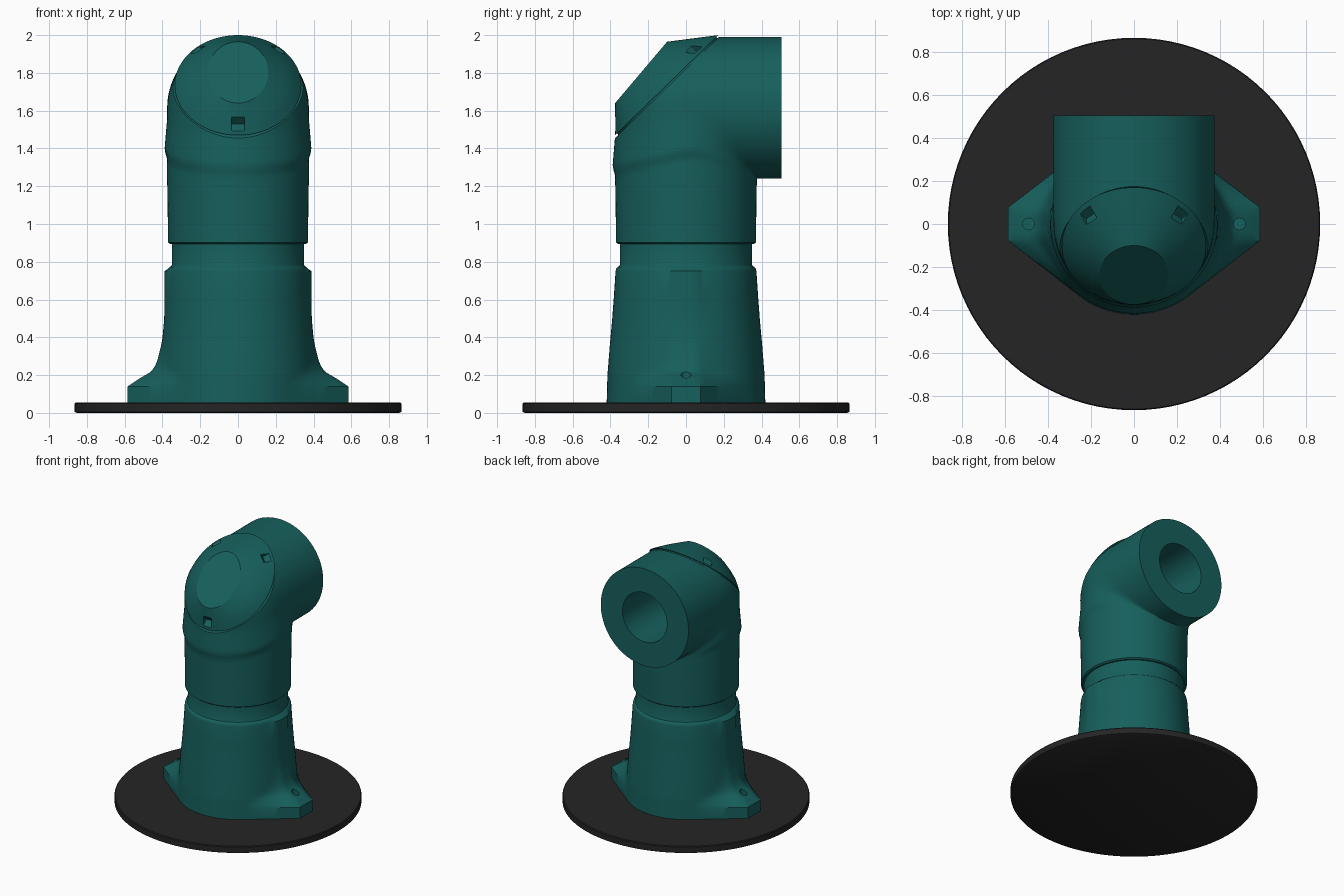
import bpy, bmesh
from math import sin, cos, tan, pi, radians, acos, atan2, hypot
from mathutils import Matrix, Vector

if "Cube" in bpy.data.objects:
    bpy.data.objects.remove(bpy.data.objects["Cube"])


def material(name, rgb):
    m = bpy.data.materials.new(name)
    m.diffuse_color = (*rgb, 1)
    m.use_nodes = True
    m.node_tree.nodes["Principled BSDF"].inputs["Base Color"].default_value = m.diffuse_color
    return m


TEAL = material("teal", (0.008, 0.115, 0.107))
BLACK = material("black", (0.018, 0.018, 0.018))


def activate(ob):
    bpy.ops.object.select_all(action='DESELECT')
    ob.select_set(True)
    bpy.context.view_layer.objects.active = ob


def loft(name, rings, mat=None):
    """Skin a list of equal-length closed rings and cap both ends."""
    bm = bmesh.new()
    rows = [[bm.verts.new(p) for p in ring] for ring in rings]
    n = len(rows[0])
    for a, b in zip(rows, rows[1:]):
        for i in range(n):
            bm.faces.new((a[i], a[(i + 1) % n], b[(i + 1) % n], b[i]))
    bm.faces.new(rows[0][::-1])
    bm.faces.new(rows[-1])
    bmesh.ops.recalc_face_normals(bm, faces=bm.faces)
    me = bpy.data.meshes.new(name)
    bm.to_mesh(me)
    bm.free()
    ob = bpy.data.objects.new(name, me)
    bpy.context.collection.objects.link(ob)
    if mat:
        me.materials.append(mat)
    return ob


def circle(r, z, n=96):
    return [(r * cos(2 * pi * i / n), r * sin(2 * pi * i / n), z) for i in range(n)]


def block(lo, hi, frame):
    """Box cutter between two corners, placed in a local frame."""
    (x0, y0, z0), (x1, y1, z1) = lo, hi
    return loft("cutter", [[frame @ Vector(p) for p in
                ((x0, y0, z), (x1, y0, z), (x1, y1, z), (x0, y1, z))] for z in (z0, z1)])


def cut(ob, cutter):
    cutter.hide_render = True
    mod = ob.modifiers.new("cut", 'BOOLEAN')
    mod.operation, mod.solver, mod.object = 'DIFFERENCE', 'EXACT', cutter
    activate(ob)
    bpy.ops.object.modifier_apply(modifier=mod.name)
    bpy.data.objects.remove(cutter)


def smooth(ob, angle=32):
    activate(ob)
    bpy.ops.object.shade_smooth_by_angle(angle=radians(angle))


def interp(table, z):
    for (z0, a), (z1, b) in zip(table, table[1:]):
        if z <= z1:
            return a + (b - a) * (z - z0) / (z1 - z0)
    return table[-1][1]


# Round floor plate
smooth(loft("floor_plate", [circle(0.855, 0), circle(0.865, 0.006),
                            circle(0.865, 0.049), circle(0.86, 0.055)], BLACK))

# Pedestal: tapering round column whose foot flares into two bolt ears
BODY = [(0.055, 0.42), (0.2, 0.416), (0.35, 0.404), (0.55, 0.386), (0.75, 0.373)]
EAR = [(0.055, 0.585), (0.14, 0.585), (0.18, 0.525), (0.215, 0.465),
       (0.24, 0.442), (0.28, 0.426), (0.34, 0.412), (0.4, 0.39)]
CORNER = radians(7.5)


def pedestal_ring(z, n=96):
    r, x = interp(BODY, z), interp(EAR, z)
    reach = x / cos(CORNER)
    pts = []
    for i in range(n):
        a = 2 * pi * i / n
        t = atan2(abs(sin(a)), abs(cos(a)))
        rad = r
        if reach > r:
            tangent = CORNER + acos(r / reach)
            if t <= CORNER + 1e-4:
                rad = max(r, x / cos(t))
            elif t < tangent:
                rad = r / cos(tangent - t)
        pts.append((rad * cos(a), rad * sin(a), z))
    return pts


heights = [0.055, 0.14, 0.16, 0.18, 0.2, 0.215, 0.23, 0.25, 0.28, 0.31, 0.35, 0.4, 0.5, 0.62, 0.75]
pedestal = loft("pedestal", [pedestal_ring(z) for z in heights]
                + [circle(0.37, 0.763), circle(0.363, 0.772), circle(0.354, 0.776),
                   circle(0.35, 0.785), circle(0.35, 0.9)], TEAL)
for side in (-1, 1):
    hole = loft("cutter", [circle(0.027, z, 24) for z in (0.1, 0.4)])
    hole.data.transform(Matrix.Translation((0.49 * side, 0, 0)))
    cut(pedestal, hole)
smooth(pedestal)

# Elbow: rounded mitre bend from vertical to backward, with a raised shoulder
R, GAP = 0.375, 0.01
PY, PZ = R + GAP, 1.24 - GAP


def shoulder(p):
    x, y, z = p
    step = 1.4 + 0.24 * y if y < 0 else 1.4 - 1.2 * y * y
    h = z - step
    if h < 0:
        s = max(0, 1 + h / 0.06)
        bump = s * s * (3 - 2 * s)
    else:
        bump = max(0, 1 - h / 0.16)
    k = 1 + 0.036 * bump * min(1, max(0, (0.3 - y) / 0.3))
    return x * k, y * k, z


def bend_ring(phi, n=96):
    k = (cos(phi) ** 8 + abs(sin(phi)) ** 8) ** (-1 / 8)
    pts = []
    for i in range(n):
        a = 2 * pi * i / n
        d = (GAP + R + R * cos(a)) * k
        pts.append(shoulder((R * sin(a), PY - d * cos(phi), PZ + d * sin(phi))))
    return pts


def tube_ring(r, z, n=96):
    return [(r * sin(2 * pi * i / n), -r * cos(2 * pi * i / n), z) for i in range(n)]


STEPS = 44
end = [(x, 0.505, z) for x, y, z in bend_ring(pi / 2)]
elbow = loft("elbow", [tube_ring(0.36, 0.895), tube_ring(0.371, 0.903), tube_ring(0.372, 1.05)]
             + [bend_ring(pi / 2 * i / STEPS) for i in range(STEPS + 1)] + [end], TEAL)

# Sloping frame of the cover seam: x across, y up the slope, z outward
V = Vector((0, 0.545, 0.53)).normalized()
N = Vector((1, 0, 0)).cross(V)
seam = Matrix((Vector((1, 0, 0)), V, N)).transposed().to_4x4()
seam.translation = (0, -0.1025, 1.735)
cut(elbow, block((-1, -1, -0.01), (1, 1, 1), seam))
bore = loft("cutter", [[(x, y, z + 1.615) for x, z, y in circle(0.19, d, 64)] for d in (0, 0.7)])
cut(elbow, bore)
smooth(elbow)


# Cover: elliptical seam tapering to a small flat face
def ellipse(ru, rv, n_off=0.0, k=1.0, n=96):
    return [seam @ Vector((k * ru * cos(2 * pi * i / n), k * rv * sin(2 * pi * i / n), n_off))
            for i in range(n)]


base = ellipse(0.335, 0.38)
face = [Vector((0.16 * cos(2 * pi * i / 96), -0.2375 + 0.1375 * sin(2 * pi * i / 96),
                1.8025 + 0.1625 * sin(2 * pi * i / 96))) for i in range(96)]


def blend(t, widen):
    ring = [a.lerp(b, t) for a, b in zip(base, face)]
    return [Vector((p.x * widen, p.y, p.z)) for p in ring]


cover = loft("cover", [ellipse(0.335, 0.38, -0.03, 0.965), ellipse(0.335, 0.38, 0, 0.965), base,
                       blend(0.25, 1.05), blend(0.5, 1.09), blend(0.75, 1.08), face], TEAL)

# Three screw notches around the cover rim
for deg in (-90, 44, 136):
    u, v = 0.335 * cos(radians(deg)), 0.38 * sin(radians(deg))
    frame = seam @ Matrix.Translation((u * 0.9, v * 0.9, 0)) @ Matrix.Rotation(atan2(v, u), 4, 'Z')
    cut(cover, block((-0.03, -0.034, 0.016), (0.035, 0.034, 0.25), frame))
smooth(cover, 28)
